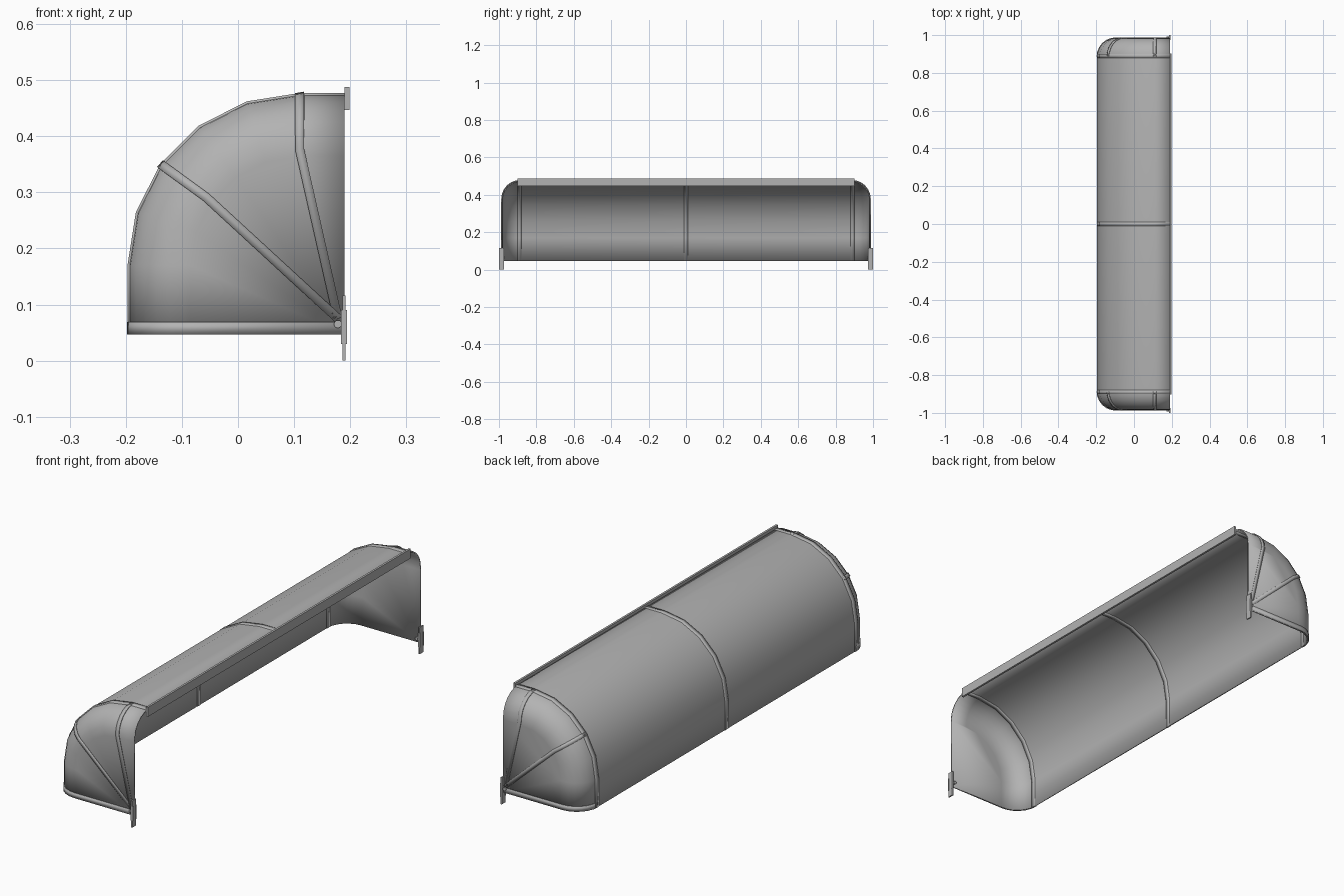
import bpy, bmesh
from math import sin, cos, pi
from mathutils import Vector

cube = bpy.data.objects.get("Cube")
if cube:
    bpy.data.objects.remove(cube, do_unlink=True)

grey = bpy.data.materials.new("canopy grey")
grey.use_nodes = True
GREY = (0.45, 0.45, 0.45, 1)
grey.diffuse_color = GREY
grey.node_tree.nodes["Principled BSDF"].inputs["Base Color"].default_value = GREY

BACK, BOTTOM = 0.19, 0.047        # wall plane and lower hem
CX, CZ, R = 0.11, 0.17, 0.305     # centre and radius of the quarter arc
Y0, ROUND = 0.885, 0.1            # start and radius of the end rounding


def section(y, inset):
    """Open canopy profile at y, shrunk by inset."""
    r = R - inset
    pts = [(CX - r, BOTTOM)]
    pts += [(CX - r * cos(i * pi / 10), CZ + r * sin(i * pi / 10)) for i in range(6)]
    pts.append((BACK, CZ + r))
    return [Vector((x, y, z)) for x, z in pts]


def finish(name, bm, thick=0, offset=-1):
    mesh = bpy.data.meshes.new(name)
    bm.to_mesh(mesh)
    bm.free()
    obj = bpy.data.objects.new(name, mesh)
    bpy.context.collection.objects.link(obj)
    mesh.materials.append(grey)
    bpy.ops.object.select_all(action="DESELECT")
    obj.select_set(True)
    bpy.context.view_layer.objects.active = obj
    bpy.ops.object.shade_smooth_by_angle(angle=pi / 6)
    if thick:
        mod = obj.modifiers.new("thickness", "SOLIDIFY")
        mod.thickness, mod.offset = thick, offset
        while obj.modifiers[0] != mod:
            bpy.ops.object.modifier_move_up(modifier=mod.name)
    return obj


def loft(name, rings, thick, offset=-1, capped=False):
    """Skin rows of points, optionally closing both ends with a flat panel."""
    bm = bmesh.new()
    rows = [[bm.verts.new(p) for p in ring] for ring in rings]
    for a, b in zip(rows, rows[1:]):
        for i in range(len(a) - 1):
            bm.faces.new((a[i], a[i + 1], b[i + 1], b[i]))
    if capped:
        for row in (rows[0], rows[-1]):
            corner = bm.verts.new((BACK, row[0].co.y, BOTTOM))
            bm.faces.new(row + [corner])
    bmesh.ops.recalc_face_normals(bm, faces=bm.faces)
    top = max(bm.faces, key=lambda f: f.calc_center_median().z)
    if top.normal.z < 0:
        bmesh.ops.reverse_faces(bm, faces=bm.faces)
    return finish(name, bm, thick, offset)


def box(name, lo, hi):
    bm = bmesh.new()
    bmesh.ops.create_cube(bm, size=1)
    for v in bm.verts:
        v.co = [l + (c + 0.5) * (h - l) for c, l, h in zip(v.co, lo, hi)]
    return finish(name, bm)


# Canopy shell with rounded ends
STEPS = 6
angles = [i * pi / 2 / STEPS for i in range(STEPS + 1)]
half = [(Y0 + ROUND * sin(a), ROUND * (1 - cos(a))) for a in angles]
half.append((Y0 + ROUND, ROUND + 0.01))
stations = [(-y, d) for y, d in reversed(half)] + half
loft("canopy_shell", [section(y, d) for y, d in stations], 0.006, capped=True)

# Arched ribs across the canopy
for name, y in (("middle_rib", 0), ("front_rib", -Y0 - 0.005), ("back_rib", Y0 + 0.005)):
    loft(name, [section(y - 0.011, -0.002), section(y + 0.011, -0.002)], 0.01)

# Folding frame arms over each end, wrapping around the rounded edge
pivot = Vector((0.178, 0, 0.075))
for side, label in ((-1, "front"), (1, "back")):
    for index, arm in ((3, "middle_arm"), (6, "upper_arm")):
        path = [section(side * (y + 0.001), d - 0.001)[index] for y, d in half[:-1]]
        path.append(Vector((pivot.x, side * (Y0 + ROUND + 0.001), pivot.z)))
        run = path[-1] - path[0]
        across = Vector((run.z, 0, -run.x)).normalized() * 0.008
        loft(f"{label}_{arm}", [[p - across for p in path], [p + across for p in path]],
             0.004, 0)
    # Lower hem bar
    path = [section(side * (y + 0.001), d - 0.001)[0] for y, d in half[:-1]]
    path.append(Vector((BACK - 0.005, side * (Y0 + ROUND + 0.001), BOTTOM)))
    loft(f"{label}_hem_bar", [path, [p + Vector((0, 0, 0.022)) for p in path]], 0.004, 0)

    # Wall bracket with raised edges and pivot pin
    ys = sorted((side * 0.974, side * 1.0))
    box(f"{label}_bracket", (0.186, ys[0], 0), (0.192, ys[1], 0.116))
    for k, y in enumerate(ys):
        inner = y + (0.004 if k == 0 else -0.004)
        lo, hi = sorted((y, inner))
        box(f"{label}_bracket_lip_{k + 1}", (0.184, lo, 0.03), (0.194, hi, 0.09))
    bm = bmesh.new()
    bmesh.ops.create_cone(bm, cap_ends=True, segments=12, radius1=0.007, radius2=0.007, depth=0.022)
    for v in bm.verts:
        v.co = (pivot.x + v.co.x, side * 0.982 + v.co.z, 0.065 + v.co.y)
    bmesh.ops.recalc_face_normals(bm, faces=bm.faces)
    finish(f"{label}_pivot_pin", bm)

# Wall rail along the upper edge
box("wall_rail", (0.19, -0.902, 0.447), (0.199, 0.902, 0.488))
